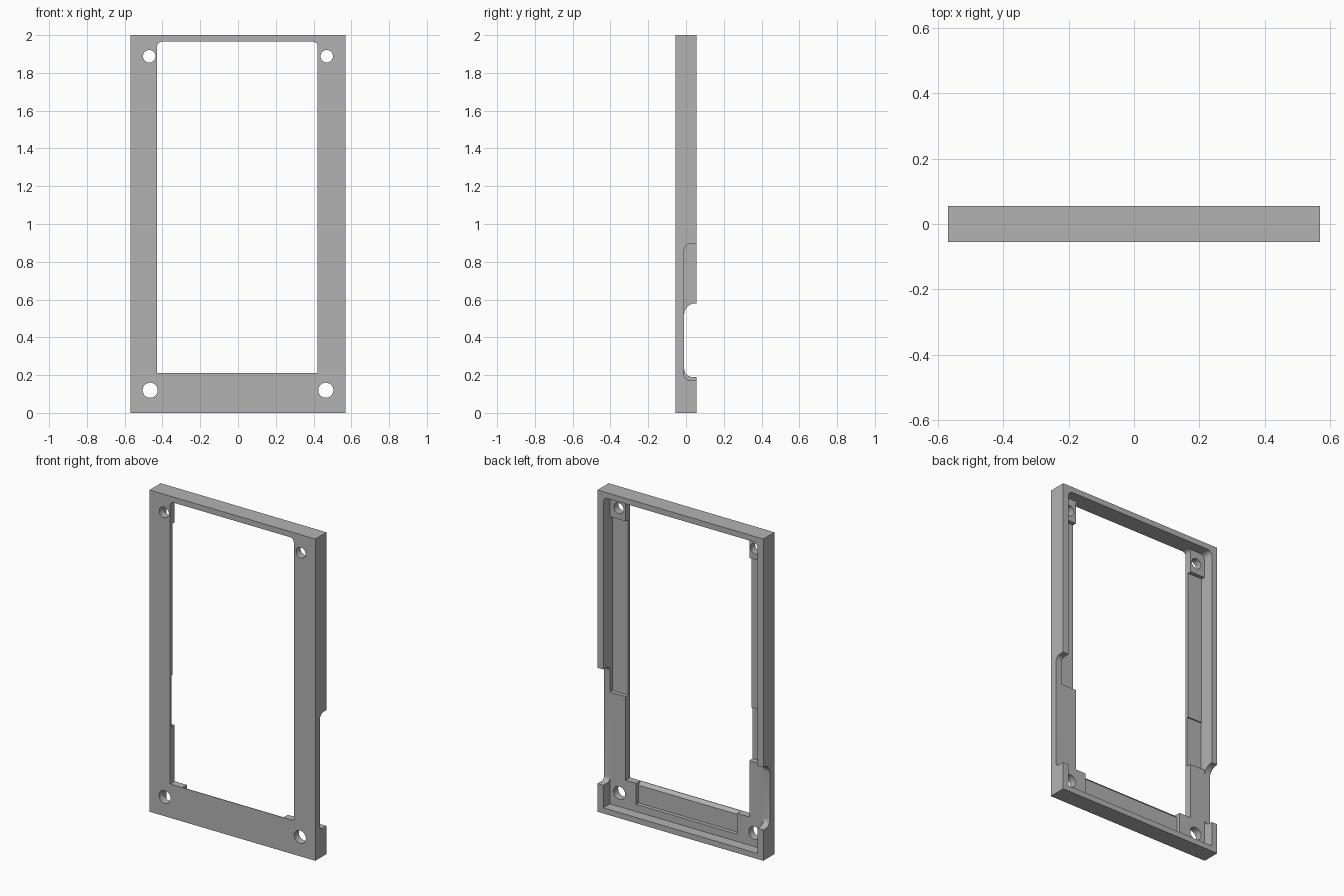
import bpy, bmesh, math
from mathutils import Vector

cube = bpy.data.objects.get("Cube")
if cube:
    bpy.data.objects.remove(cube)

grey = bpy.data.materials.new("plain grey")
grey.use_nodes = True
colour = (0.45, 0.45, 0.45, 1)
grey.diffuse_color = colour
grey.node_tree.nodes["Principled BSDF"].inputs["Base Color"].default_value = colour

FRONT, BACK = -0.055, 0.055
SHELF, FLOOR, DEEP = -0.01, -0.034, -0.042   # depths of the stepped back
OUT = 0.1                                    # cutters reach past the body


def rounded(a0, a1, b0, b1, radii=(0, 0, 0, 0), steps=6):
    """Rectangle outline with a radius for each corner, anticlockwise from low/low."""
    corners = [(a0, b0, 1, 1), (a1, b0, -1, 1), (a1, b1, -1, -1), (a0, b1, 1, -1)]
    points = []
    for i, ((a, b, sa, sb), r) in enumerate(zip(corners, radii)):
        if r == 0:
            points.append((a, b))
            continue
        for k in range(steps + 1):
            t = math.pi * (1 + i / 2 + k / steps / 2)
            points.append((a + sa * r + r * math.cos(t), b + sb * r + r * math.sin(t)))
    return points


def circle(x, z, r, n=32):
    return [(x + r * math.cos(math.tau * k / n), z + r * math.sin(math.tau * k / n))
            for k in range(n)]


def prism(name, outline, start, end, axis="y"):
    """Extrude an xz outline along y, or a yz outline along x."""
    def place(p):
        return (p[0], start, p[1]) if axis == "y" else (start, p[0], p[1])
    bm = bmesh.new()
    face = bm.faces.new([bm.verts.new(place(p)) for p in outline])
    side = bmesh.ops.extrude_face_region(bm, geom=[face])
    move = Vector((0, end - start, 0)) if axis == "y" else Vector((end - start, 0, 0))
    bmesh.ops.translate(bm, vec=move,
                        verts=[v for v in side["geom"] if isinstance(v, bmesh.types.BMVert)])
    bmesh.ops.recalc_face_normals(bm, faces=bm.faces)
    mesh = bpy.data.meshes.new(name)
    bm.to_mesh(mesh)
    bm.free()
    mesh.materials.append(grey)
    ob = bpy.data.objects.new(name, mesh)
    bpy.context.collection.objects.link(ob)
    return ob


frame = prism("bezel_frame", rounded(-0.57, 0.57, 0, 2), FRONT, BACK)
cutters = []


def cut(name, outline, start, end=OUT, axis="y"):
    cutters.append(prism(name, outline, start, end, axis))


# Shallow recess inside the rim, then the window through it
cut("rim_recess", rounded(-0.53, 0.53, 0.035, 1.965, (0, 0, 0.03, 0.03)), SHELF)
cut("window", rounded(-0.428, 0.422, 0.21, 1.965, (0, 0, 0.025, 0.025)), -OUT)

# Channels down both sides, stopping under the upper screw bosses
cut("left_channel", rounded(0.38, 0.53, 0.73, 1.82), FLOOR)
cut("right_channel", rounded(-0.53, -0.38, 0.56, 1.82), FLOOR)
cut("right_deep_channel", rounded(-0.53, -0.38, 0.56, 0.88), DEEP)

# Pocket along the bottom bar, with a sloped edge to the window
cut("bottom_pocket", rounded(-0.345, 0.35, 0.08, 0.25), FLOOR)
cut("bottom_slope", [(FRONT + 0.002, 0.212), (FLOOR + 0.002, 0.188), (FLOOR + 0.002, 0.212)],
    -0.345, 0.35, "x")

# Openings in the side rims
cut("left_notch", rounded(SHELF, OUT, 0.175, 0.895, (0.025, 0, 0, 0.035)), 0.5, 0.7, "x")
cut("right_notch", rounded(SHELF, OUT, 0.19, 0.58, (0.045, 0, 0, 0.06)), -0.7, -0.5, "x")

# Screw holes
for side, sign in (("left", 1), ("right", -1)):
    cut(side + "_upper_hole", circle(sign * 0.47, 1.888, 0.033), -OUT)
    cut(side + "_lower_hole", circle(sign * 0.465, 0.12, 0.04), -OUT)

for cutter in cutters:
    mod = frame.modifiers.new(cutter.name, "BOOLEAN")
    mod.operation = "DIFFERENCE"
    mod.solver = "EXACT"
    mod.object = cutter

# Bake the cuts and remove the cutters
bpy.context.view_layer.update()
graph = bpy.context.evaluated_depsgraph_get()
baked = bpy.data.meshes.new_from_object(frame.evaluated_get(graph))
frame.modifiers.clear()
frame.data = baked
baked.materials.clear()
baked.materials.append(grey)
for p in baked.polygons:
    p.material_index = 0
for cutter in cutters:
    bpy.data.objects.remove(cutter)

# Smooth the hole walls and fillets, keep the edges sharp
bpy.ops.object.select_all(action="DESELECT")
frame.select_set(True)
bpy.context.view_layer.objects.active = frame
bpy.ops.object.shade_smooth_by_angle(angle=math.radians(30))
